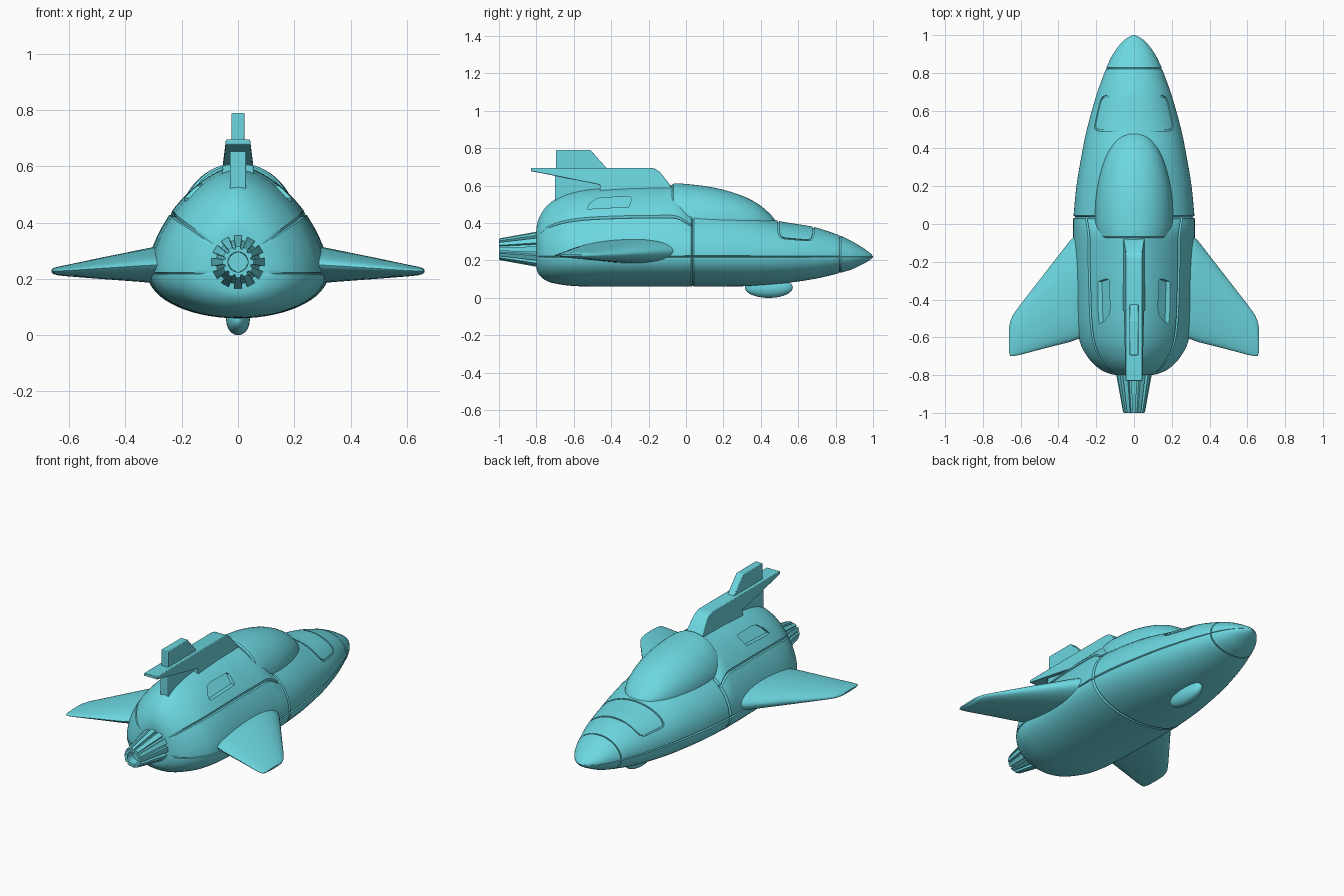
import bpy, bmesh
from math import sin, cos, pi, radians

if "Cube" in bpy.data.objects:
    bpy.data.objects.remove(bpy.data.objects["Cube"])

mat = bpy.data.materials.new("cyan")
mat.diffuse_color = (0.15, 0.68, 0.75, 1)
mat.use_nodes = True
mat.node_tree.nodes["Principled BSDF"].inputs["Base Color"].default_value = mat.diffuse_color


def smooth(ob, angle=32):
    bpy.ops.object.select_all(action='DESELECT')
    bpy.context.view_layer.objects.active = ob
    ob.select_set(True)
    bpy.ops.object.shade_smooth_by_angle(angle=radians(angle))


def skin(name, rings, loop=False):
    """Bridge rings of points with quads; cap the ends unless looped."""
    bm = bmesh.new()
    vs = [[bm.verts.new(p) for p in r] for r in rings]
    n = len(rings[0])
    for i in range(len(vs) - (0 if loop else 1)):
        a, b = vs[i], vs[(i + 1) % len(vs)]
        for j in range(n):
            k = (j + 1) % n
            bm.faces.new((a[j], a[k], b[k], b[j]))
    if not loop:
        bm.faces.new(vs[0])
        bm.faces.new(vs[-1])
    bmesh.ops.recalc_face_normals(bm, faces=bm.faces)
    me = bpy.data.meshes.new(name)
    bm.to_mesh(me)
    bm.free()
    ob = bpy.data.objects.new(name, me)
    bpy.context.collection.objects.link(ob)
    me.materials.append(mat)
    smooth(ob)
    return ob


def spline(st, sub=4):
    """Catmull-Rom through the stations."""
    out = []
    for i in range(len(st) - 1):
        p = [st[max(i - 1, 0)], st[i], st[i + 1], st[min(i + 2, len(st) - 1)]]
        for s in range(sub):
            t = s / sub
            out.append([0.5 * (2 * b + (c - a) * t + (2 * a - 5 * b + 4 * c - d) * t * t
                               + (3 * b - a - 3 * c + d) * t ** 3) for a, b, c, d in zip(*p)])
    return out + [list(st[-1])]


def section(y, w, zb, zt, n, zc, grooves, scale=1):
    """Superellipse above zc, ellipse below, with V grooves at given angles."""
    degs = {float(d): 1 for d in range(0, 360, 6)}
    for g in grooves:
        degs.update({(g - 1.3) % 360: 1, float(g): 0.968, (g + 1.3) % 360: 1})
    pts = []
    for d in sorted(degs):
        c, s, k = cos(radians(d)), sin(radians(d)), degs[d] * scale
        e, h = (2 / n, zt - zc) if s >= 0 else (1, zc - zb)
        x = abs(c) ** e * (1 if c > 0 else -1)
        z = abs(s) ** e * (1 if s > 0 else -1)
        pts.append((x * w * k, y, zc + z * h * k))
    return pts


def body(name, stations, zc=0.22, grooves=(), start=None, end=None):
    st = spline(stations)
    rings = [section(*s, zc, grooves) for s in st]
    if start is not None:
        rings.insert(0, section(start, *st[0][1:], zc, grooves, 0.965))
    if end is not None:
        rings.append(section(end, *st[-1][1:], zc, grooves, 0.965))
    return skin(name, rings)


def cut(ob, cutter):
    m = ob.modifiers.new("cut", 'BOOLEAN')
    m.operation, m.solver, m.object = 'DIFFERENCE', 'EXACT', cutter
    bpy.context.view_layer.objects.active = ob
    bpy.ops.object.modifier_apply(modifier=m.name)
    bpy.data.objects.remove(cutter)
    smooth(ob)


# hull in three pieces: (y, half width, bottom, top, exponent)
rear = body("rear_hull", [
    (-.8, .085, .17, .36, 1.9), (-.795, .12, .14, .40, 1.8), (-.775, .17, .112, .45, 1.7),
    (-.74, .215, .088, .495, 1.65), (-.69, .255, .075, .532, 1.65), (-.62, .288, .065, .562, 1.65),
    (-.5, .308, .06, .585, 1.65), (-.3, .317, .06, .598, 1.65), (-.2, .32, .06, .60, 1.65),
    (-.12, .322, .06, .601, 1.65), (-.07, .322, .06, .60, 1.65), (-.03, .322, .06, .57, 1.75),
    (.015, .322, .06, .505, 1.95), (.028, .322, .06, .495, 2)],
    grooves=(0, 38.5, 141.5, 180), end=.036)
front = body("front_hull", [
    (.044, .32, .06, .49, 2), (.2, .305, .06, .475, 2), (.35, .28, .064, .45, 2),
    (.5, .25, .075, .41, 2), (.68, .2, .1, .38, 2), (.812, .152, .13, .338, 2)],
    grooves=(0, 180), start=.036, end=.82)
body("nose_cone", [
    (.828, .147, .135, .332, 2), (.88, .122, .15, .307, 2), (.92, .098, .168, .284, 2),
    (.96, .066, .188, .258, 2), (.985, .036, .204, .239, 2), (1, .005, .218, .223, 2)],
    grooves=(0, 180), start=.82)

# recessed side windows
outline = [(-.53, .475), (-.515, .503), (-.48, .53), (-.44, .537), (-.297, .54), (-.29, .53), (-.305, .487)]


def hull_x(y, z):
    w, h = .316 + .04 * (y + .3), .379 + .075 * (y + .3)
    return w * (1 - ((z - .22) / h) ** 1.65) ** (1 / 1.65)


for s in (-1, 1):
    cut(rear, skin("window_cutter", [[(s * (hull_x(y, z) + d), y, z) for y, z in outline]
                                     for d in (-.022, .05)]))

# grooved hood panel outline
rings = []
for i in range(96):
    c, s = cos(2 * pi * (i + .5) / 96), sin(2 * pi * (i + .5) / 96)
    r = (abs(c) ** 8 + abs(s) ** 8) ** (-1 / 8)
    ring = []
    for d, k in ((-.004, .965), (.004, .965), (.004, 1.05), (-.004, 1.05)):
        y = .587 + (.093 + d) * r * c
        t = radians(90 + (58 + d * 286) * r * s)
        w, h = .25 - .278 * (y - .5), .19 - .167 * (y - .5)
        ring.append((w * k * cos(t), y, .22 + h * k * sin(t)))
    rings.append(ring)
cut(front, skin("panel_cutter", rings, loop=True))

# canopy
body("canopy", [
    (-.066, .2, .34, .612, 2), (-.04, .204, .34, .612, 2), (0, .208, .34, .609, 2),
    (.1, .206, .34, .598, 2), (.2, .194, .34, .578, 2), (.3, .17, .34, .546, 2),
    (.38, .138, .34, .506, 2), (.44, .095, .34, .458, 2), (.47, .055, .34, .425, 2),
    (.485, .015, .34, .405, 2)], zc=.40, start=-.074)

# wings, mirrored
rings = []
for x, yf, yb, zc, h in [(.2, .05, -.59, .25, .064), (.3, -.05, -.61, .249, .063),
                         (.34, -.09, -.625, .247, .057), (.48, -.27, -.66, .238, .038),
                         (.6, -.425, -.692, .23, .021), (.64, -.48, -.70, .228, .015),
                         (.655, -.515, -.698, .228, .011), (.662, -.55, -.68, .228, .005)]:
    rings.append([(x, yf + (yb - yf) * (1 - cos(t)) / 2, zc + h * sin(t) * (1 + .2 * cos(t)))
                  for t in [2 * pi * k / 32 for k in range(32)]])
wing = skin("wings", rings)
wing.modifiers.new("mirror", 'MIRROR').use_clip = False


# tail fin parts: side profile (y, z) with half width varying in z
def prism(name, profile, width, bevel):
    ob = skin(name, [[(s * width(z), y, z) for y, z in profile] for s in (-1, 1)])
    m = ob.modifiers.new("bevel", 'BEVEL')
    m.width, m.segments = bevel, 2
    return ob


prism("tail_fairing", [(-.83, .678), (-.83, .695), (-.19, .695), (-.165, .69), (-.14, .674),
                       (-.08, .598), (-.08, .54), (-.46, .54), (-.46, .605)],
      lambda z: .043 + max(0, .69 - z) * .13, .003)
prism("tail_strut", [(-.7, .45), (-.7, .67), (-.42, .67), (-.42, .45)], lambda z: .028, .004)
prism("tail_fin", [(-.695, .68), (-.695, .79), (-.51, .79), (-.412, .68)], lambda z: .023, .004)

# fluted engine nozzle with a recessed bore
rings = []
for y, r, flute in [(-.76, .1, .82), (-.8, .095, .82), (-.99, .06, .82), (-1, .056, .84),
                    (-1, .036, 1), (-.95, .034, 1)]:
    ring = []
    for i in range(12):
        for a, k in ((-.30, 1), (.30, 1), (.36, flute), (.64, flute)):
            t = 2 * pi * (i + a) / 12
            ring.append((r * k * cos(t), y, .26 + r * k * sin(t)))
    rings.append(ring)
smooth(skin("engine_nozzle", rings), 20)

# belly skid
bpy.ops.mesh.primitive_uv_sphere_add(segments=40, ring_count=20, radius=1, location=(0, .443, .055))
skid = bpy.context.object
skid.name = "belly_skid"
skid.scale = (.042, .128, .055)
skid.data.materials.append(mat)
smooth(skid, 40)
